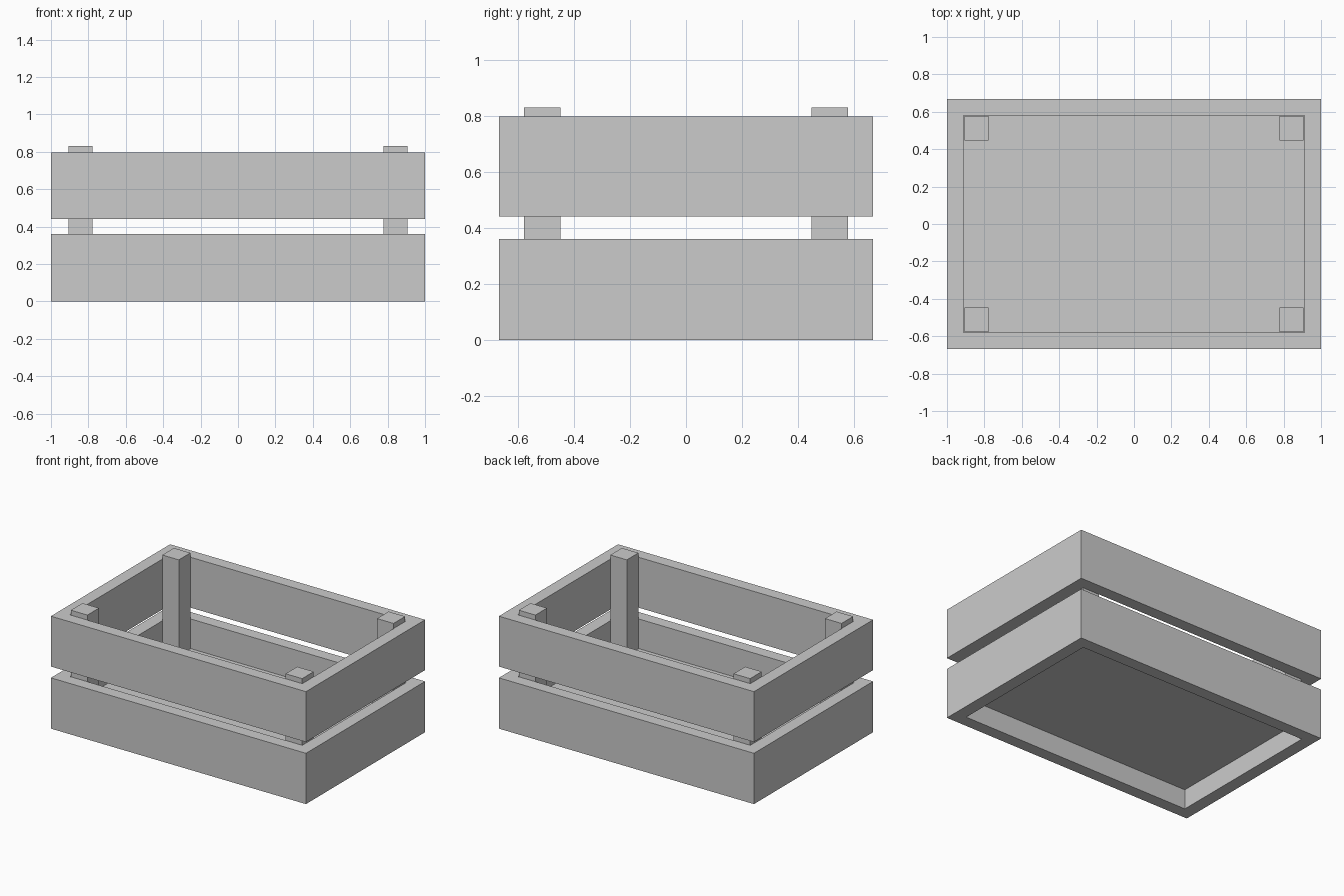
import bpy, bmesh

if "Cube" in bpy.data.objects:
    bpy.data.objects.remove(bpy.data.objects["Cube"])

def mesh_object(name, bm):
    bmesh.ops.recalc_face_normals(bm, faces=bm.faces)
    me = bpy.data.meshes.new(name)
    bm.to_mesh(me)
    bm.free()
    ob = bpy.data.objects.new(name, me)
    bpy.context.collection.objects.link(ob)
    return ob

def box(name, lo, hi):
    bm = bmesh.new()
    bmesh.ops.create_cube(bm, size=1)
    for v in bm.verts:
        v.co = [(a + b) / 2 + c * (b - a) for a, b, c in zip(lo, hi, v.co)]
    return mesh_object(name, bm)

def frame(name, outer, inner, z0, z1):
    """Rectangular ring of boards, open at top and bottom."""
    bm = bmesh.new()
    corners = [(-1, -1), (1, -1), (1, 1), (-1, 1)]
    loops = [[bm.verts.new((sx * hx, sy * hy, z)) for sx, sy in corners]
             for (hx, hy), z in ((outer, z0), (outer, z1), (inner, z1), (inner, z0))]
    for k in range(4):
        a, b = loops[k], loops[(k + 1) % 4]
        for i in range(4):
            j = (i + 1) % 4
            bm.faces.new((a[i], a[j], b[j], b[i]))
    return mesh_object(name, bm)

OUTER = (1.0, 0.667)
INNER = (0.911, 0.581)
FLOOR_Z = 0.14

# Two board frames with a gap between them
frame("lower_boards", OUTER, INNER, 0.0, 0.36)
frame("upper_boards", OUTER, INNER, 0.44, 0.797)

# Recessed floor panel
box("floor_panel", (-INNER[0], -INNER[1], FLOOR_Z), (INNER[0], INNER[1], FLOOR_Z + 0.01))

# Four inside corner posts, slightly taller than the boards
for sx, side in ((-1, "left"), (1, "right")):
    for sy, end in ((-1, "front"), (1, "back")):
        xs = sorted((sx * 0.777, sx * 0.907))
        ys = sorted((sy * 0.447, sy * 0.577))
        box(f"{end}_{side}_post", (xs[0], ys[0], FLOOR_Z + 0.01), (xs[1], ys[1], 0.83))
